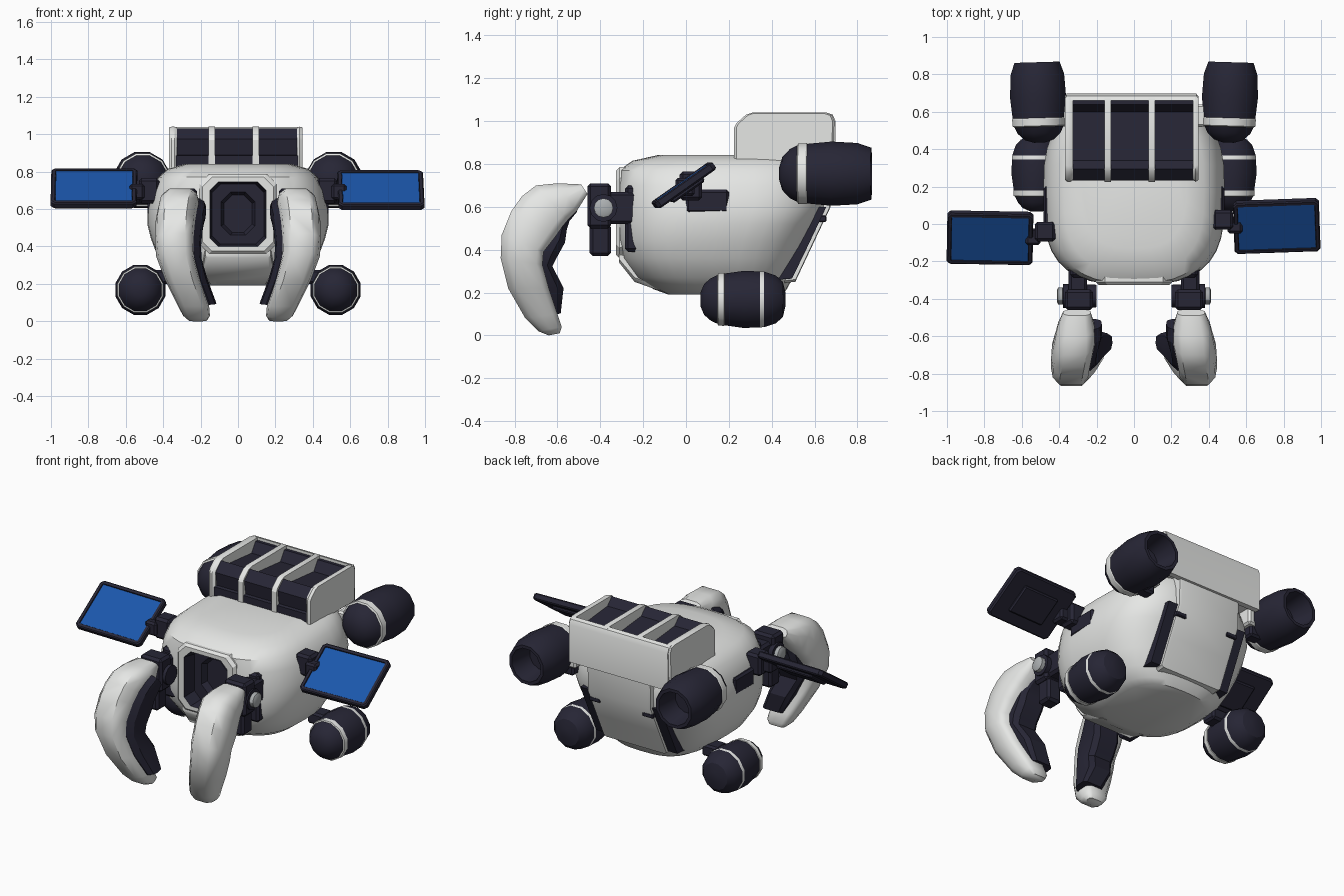
import bpy, bmesh, math
from mathutils import Matrix, Vector

if "Cube" in bpy.data.objects:
    bpy.data.objects.remove(bpy.data.objects["Cube"])


def material(name, rgb):
    m = bpy.data.materials.new(name)
    m.diffuse_color = (*rgb, 1)
    m.use_nodes = True
    m.node_tree.nodes["Principled BSDF"].inputs["Base Color"].default_value = m.diffuse_color
    return m


WHITE = material("shell white", (0.79, 0.80, 0.785))
DARK = material("dark navy", (0.020, 0.019, 0.036))
BLUE = material("solar blue", (0.011, 0.095, 0.41))
GREY = material("hub grey", (0.42, 0.44, 0.45))
MATS = [WHITE, DARK, BLUE, GREY]


def finish(bm, name, angle=35):
    bmesh.ops.recalc_face_normals(bm, faces=bm.faces)
    me = bpy.data.meshes.new(name)
    bm.to_mesh(me)
    bm.free()
    for m in MATS:
        me.materials.append(m)
    ob = bpy.data.objects.new(name, me)
    bpy.context.collection.objects.link(ob)
    bpy.ops.object.select_all(action='DESELECT')
    ob.select_set(True)
    bpy.context.view_layer.objects.active = ob
    bpy.ops.object.shade_smooth_by_angle(angle=math.radians(angle))
    return ob


def loft(name, rings, mats=0, angle=35):
    """Skin successive rings; mats is one index or one per band."""
    bm = bmesh.new()
    vs = [[bm.verts.new(p) for p in r] for r in rings]
    n = len(vs[0])
    if isinstance(mats, int):
        mats = [mats] * (len(rings) - 1)
    for k in range(len(vs) - 1):
        for i in range(n):
            j = (i + 1) % n
            f = bm.faces.new((vs[k][i], vs[k][j], vs[k + 1][j], vs[k + 1][i]))
            f.material_index = mats[k]
    bm.faces.new(vs[0]).material_index = mats[0]
    bm.faces.new(vs[-1]).material_index = mats[-1]
    return finish(bm, name, angle)


def box(name, lo, hi, mat, bevel=0.012, rot=None):
    c = (Vector(lo) + Vector(hi)) / 2
    d = Vector(hi) - Vector(lo)
    bm = bmesh.new()
    bmesh.ops.create_cube(bm, size=1)
    bmesh.ops.scale(bm, vec=[abs(v) for v in d], verts=bm.verts)
    if bevel:
        bmesh.ops.bevel(bm, geom=bm.edges[:], offset=bevel, segments=1, affect='EDGES')
    if rot:
        bmesh.ops.rotate(bm, matrix=rot, verts=bm.verts)
    bmesh.ops.translate(bm, vec=c, verts=bm.verts)
    for f in bm.faces:
        f.material_index = mat
    return finish(bm, name, 30)


def side_slab(name, profile, x0, x1, mat, inset=0.0):
    """Extrude a (y, z) profile across x, with slightly softened ends."""
    cy = sum(p[0] for p in profile) / len(profile)
    cz = sum(p[1] for p in profile) / len(profile)

    def ring(x, k):
        return [(x, cy + (y - cy) * k, cz + (z - cz) * k) for y, z in profile]
    if inset:
        rings = [ring(x0, 1 - inset), ring(x0 + 0.015, 1), ring(x1 - 0.015, 1), ring(x1, 1 - inset)]
    else:
        rings = [ring(x0, 1), ring(x1, 1)]
    return loft(name, rings, mat, 25)


# Body: stacked rounded sections (z, half width, front y, back y)
SECTIONS = [(0.19, .26, -.08, .45), (0.215, .31, -.15, .47), (0.27, .38, -.24, .50),
            (0.36, .435, -.30, .54), (0.44, .465, -.32, .58), (0.52, .485, -.325, .62),
            (0.60, .485, -.325, .66), (0.70, .463, -.325, .66), (0.77, .427, -.315, .65),
            (0.815, .375, -.25, .63), (0.842, .28, -.13, .58)]


def section(z, w, y0, y1, n=36):
    pts = []
    for i in range(n):
        t = 2 * math.pi * i / n
        c, s = math.cos(t), math.sin(t)
        pts.append((math.copysign(abs(c) ** 0.68, c) * w,
                    (y0 + y1) / 2 + math.copysign(abs(s) ** 0.68, s) * (y1 - y0) / 2, z))
    return pts


body = loft("body_shell", [section(*s) for s in SECTIONS], 0, 40)
cutter = box("window_cutter", (-.165, -.5, .395), (.165, -.16, .755), 1, 0.04)
cutter.hide_render = True
cutter.hide_set(True)
cut = body.modifiers.new("window_hole", 'BOOLEAN')
cut.object = cutter
cut.operation = 'DIFFERENCE'


# Front window: white frame, recessed dark pocket with a stepped centre
def chamfer_rect(hw, z0, z1, c, y):
    return [(-hw + c, y, z0), (hw - c, y, z0), (hw, y, z0 + c), (hw, y, z1 - c),
            (hw - c, y, z1), (-hw + c, y, z1), (-hw, y, z1 - c), (-hw, y, z0 + c)]


loft("window_frame", [chamfer_rect(*r) for r in (
    (.205, .36, .785, .05, -.17), (.205, .36, .785, .05, -.31), (.19, .375, .77, .05, -.326),
    (.150, .400, .745, .045, -.326), (.138, .412, .734, .045, -.24),
    (.09, .46, .69, .05, -.24), (.075, .475, .675, .045, -.20))], [0, 0, 0, 1, 1, 1], 25)
# Lower nose panel and rear panel
loft("nose_panel", [chamfer_rect(.17, .20, .39, .02, -.10), chamfer_rect(.19, .25, .39, .02, -.24),
                    chamfer_rect(.175, .34, .39, .015, -.312)], 0, 40)
side_slab("rear_panel", [(.40, .24), (.51, .25), (.59, .42), (.675, .60), (.68, .80), (.45, .82)],
          -.22, .22, 0, 0.04)

# Top rack: end plates, ribs, back wall and dark bays
HUMP = [(.225, .80), (.225, .97), (.235, .99), (.28, 1.03), (.31, 1.04), (.655, 1.04),
        (.685, 1.03), (.697, 1.0), (.69, .80)]
BAY = [(.232, .80), (.232, .885), (.25, .89), (.238, .975), (.295, 1.03), (.34, .985),
       (.60, .96), (.64, 1.02), (.665, 1.02), (.665, .80)]
for name, a, b in (("rack_end_left", -.37, -.325), ("rack_end_right", .315, .345)):
    side_slab(name, HUMP, a, b, 0, 0.05)
for x in (-.14, .095):
    side_slab("rack_rib", HUMP, x - .018, x + .018, 0)
side_slab("rack_bays", BAY, -.335, .32, 1)
side_slab("rack_back", [(.66, .76), (.66, 1.038), (.685, 1.03), (.698, 1.0), (.695, .76)], -.36, .335, 0)
box("rack_base", (-.36, .234, .79), (.335, .69, .85), 0)


# Thrusters: revolved profiles (radius, y, band material)
def turned(name, profile, cx, cz, tilt, n=12):
    rings = []
    yc = 0.5 * (profile[0][1] + profile[-1][1])
    for r, y, _ in profile:
        ring = []
        for i in range(n):
            t = 2 * math.pi * (i + .5) / n
            v = Matrix.Rotation(tilt, 3, 'Z') @ Vector((r * math.cos(t), y - yc, r * math.sin(t)))
            ring.append((cx + v.x, v.y + yc, cz + v.z))
        rings.append(ring)
    return loft(name, rings, [p[2] for p in profile[:-1]], 30)


UPPER = [(.03, .435, 1), (.08, .45, 1), (.118, .485, 1), (.136, .52, 0), (.146, .525, 0), (.147, .562, 0),
         (.144, .567, 1), (.155, .68, 1), (.148, .80, 1), (.125, .865, 1), (.105, .865, 1),
         (.085, .72, 1), (.02, .72, 1)]
LOWER = [(.035, .068, 1), (.075, .085, 1), (.102, .115, 1), (.118, .147, 0), (.126, .15, 0), (.128, .178, 0),
         (.125, .18, 1), (.138, .27, 1), (.135, .345, 0), (.134, .365, 1), (.115, .42, 1), (.085, .452, 1),
         (.03, .465, 1)]

# Claw stations: outer (y, z), inner (y, z), centre x, half width
CLAW = [((-.49, .705), (-.46, .66), .305, .075), ((-.60, .71), (-.51, .58), .31, .10),
        ((-.70, .70), (-.55, .54), .315, .108), ((-.765, .65), (-.575, .51), .325, .108),
        ((-.815, .58), (-.61, .46), .335, .108), ((-.86, .47), (-.665, .39), .34, .105),
        ((-.865, .36), (-.67, .33), .335, .102), ((-.83, .22), (-.64, .22), .295, .095),
        ((-.75, .08), (-.60, .10), .24, .085), ((-.69, .02), (-.58, .04), .222, .072),
        ((-.64, .0), (-.59, .01), .215, .05)]


def claw_ring(s, outer, inner, cx, hw, lo=0.0, hi=1.0, k=1.0, shift=0.0):
    o, i = Vector(outer), Vector(inner)
    ring = []
    for u, w in ((0, .55), (.2, .9), (.5, 1), (.85, .95), (1, .65),
                 (1, -.65), (.85, -.95), (.5, -1), (.2, -.9), (0, -.55)):
        p = o.lerp(i, lo + (hi - lo) * u)
        ring.append((s * (cx - shift + w * hw * k), p.x, p.y))
    return ring


for s in (-1, 1):
    side = "right" if s > 0 else "left"
    turned("upper_thruster_" + side, UPPER, s * .51, .755, s * -.03)
    turned("lower_thruster_" + side, LOWER, s * .522, .168, 0)
    # Thruster mounts
    box("upper_mount_" + side, (s * .33, .52, .69), (s * .42, .64, .80), 0)
    box("upper_mount_arm_" + side, (s * .36, .54, .63), (s * .46, .62, .73), 1)
    box("lower_mount_" + side, (s * .33, .22, .20), (s * .45, .32, .275), 1)
    # Side socket behind the panel arm
    box("side_socket_" + side, (s * .42, .0, .57), (s * .485, .20, .68), 1)
    # Dark strip beside the rear panel, with a small vent inside it
    side_slab("rear_strip_" + side, [(.42, .26), (.495, .265), (.57, .42), (.655, .60), (.55, .60)],
              s * .20, s * .285, 1)
    box("rear_vent_" + side, (s * .15, .60, .53), (s * .225, .655, .56), 1, .005)

    # Claw: white shell with a dark segmented inner pad
    loft("claw_shell_" + side, [claw_ring(s, *c) for c in CLAW], 0, 50)
    reach = (1.02, 1.04, 1.10, 1.22, 1.32, 1.24, 1.36, 1.1)
    pad = [claw_ring(s, *c, lo=.40, hi=r, k=.88, shift=.05) for c, r in zip(CLAW[1:9], reach)]
    loft("claw_pad_" + side, pad, 1, 25)

    # Arm: brackets, shoulder and round hub
    box("arm_bracket_" + side, (s * .22, -.46, .50), (s * .37, -.35, .71), 1, .015)
    box("arm_piston_" + side, (s * .25, -.45, .37), (s * .35, -.35, .52), 1, .015)
    box("arm_link_" + side, (s * .25, -.40, .52), (s * .35, -.20, .67), 1, .015)
    box("arm_shoulder_" + side, (s * .22, -.285, .39), (s * .34, -.215, .70), 1, .015)
    hub = [[(s * x, -.385 + r * math.cos(i * math.pi / 6), .595 + r * math.sin(i * math.pi / 6))
            for i in range(12)] for x, r in ((.20, .06), (.38, .065), (.381, .045), (.405, .045), (.412, .032))]
    loft("arm_hub_" + side, hub, [1, 1, 3, 3], 30)

    # Solar wing: tilted dark tray with raised rim, inset blue face, arm
    cx, cy, cz = (.763, -.010, .70) if s > 0 else (-.77, -.073, .71)
    rot = Matrix.Rotation(math.radians(2 if s > 0 else -1), 3, 'Z') @ Matrix.Rotation(math.radians(35), 3, 'X')
    w, h, t = .230, .165, .020
    c = Vector((cx, cy, cz))

    def tray_ring(k, z, q=.018):
        pts = []
        for sx, sy in ((-1, -1), (1, -1), (1, 1), (-1, 1)):
            a, b = sx * (w - k), sy * (h - k)
            corner = [(a, b - sy * q), (a - sx * q, b)]
            pts += corner if sx * sy > 0 else corner[::-1]
        return [c + rot @ Vector((x, y, z)) for x, y in pts]
    loft("wing_tray_" + side, [tray_ring(.008, -t), tray_ring(0, -t + .008), tray_ring(0, t - .006),
                               tray_ring(.006, t), tray_ring(.022, t, .006), tray_ring(.024, t - .010, .006)], 1, 25)
    c2 = c + rot @ Vector((0, 0, t - .008))
    e = Vector((w - .025, h - .025, .003))
    box("wing_cells_" + side, c2 - e, c2 + e, 2, 0, rot)
    c3 = c - rot @ Vector((0, 0, t + .006))
    e = Vector((w * .55, h * .55, .012))
    box("wing_back_rib_" + side, c3 - e, c3 + e, 1, .008, rot)
    box("wing_arm_" + side, (s * .42, cy - .02, .63), (s * .53, cy + .085, .765), 1, .015)
    box("wing_joint_" + side, (s * .50, cy - .04, .65), (s * .58, cy + .05, .735), 1, .012)
